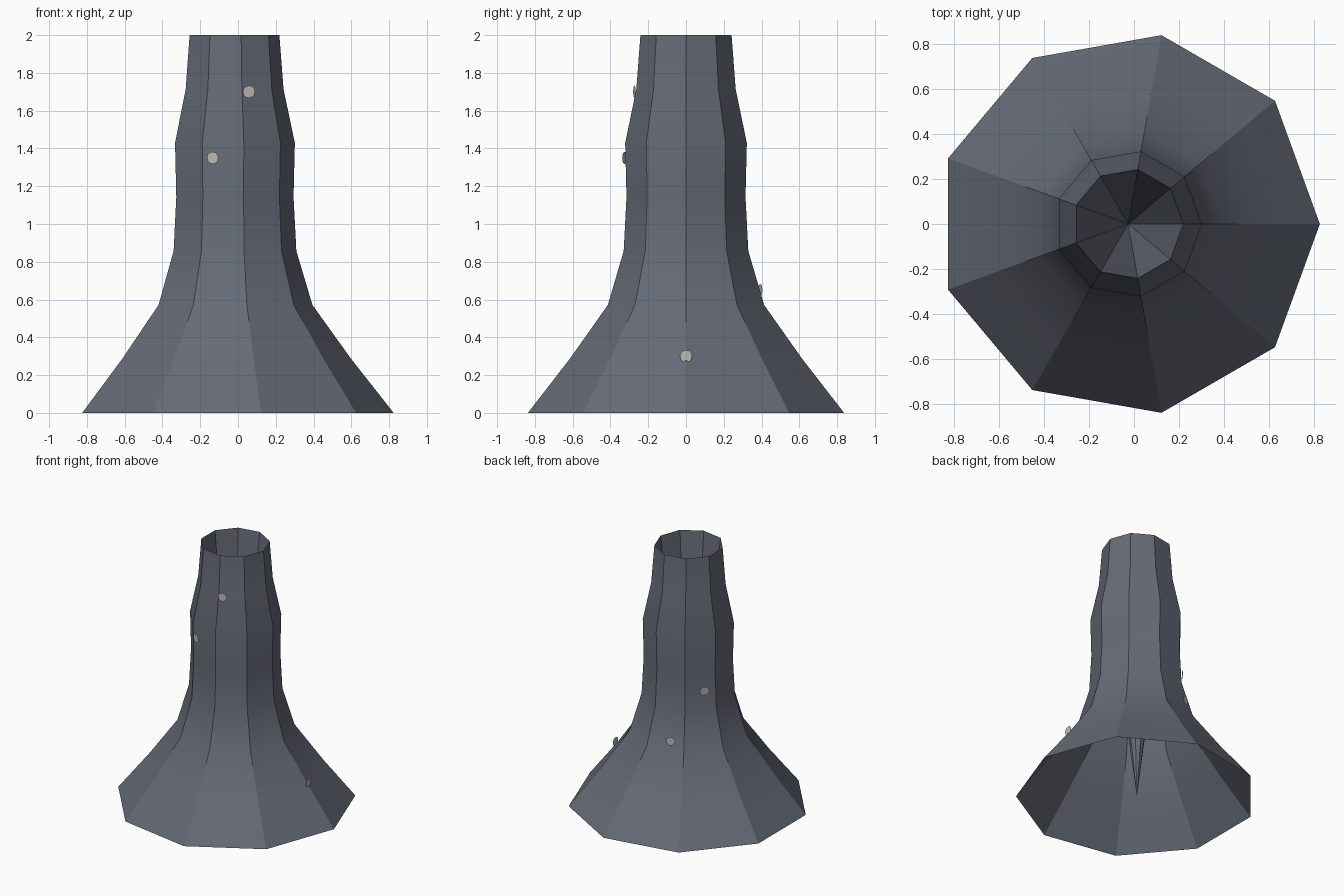
import bpy, bmesh
from math import sin, cos, pi, radians, atan2
from mathutils import Matrix, Vector

if "Cube" in bpy.data.objects:
    bpy.data.objects.remove(bpy.data.objects["Cube"])

SIDES = 9
CX = -0.026  # keeps the odd-sided shape centred by its bounds
RADII = [0.85, 0.625, 0.42, 0.335, 0.32, 0.327, 0.267, 0.245]


def material(name, colour):
    m = bpy.data.materials.new(name)
    m.diffuse_color = (*colour, 1)
    m.use_nodes = True
    m.node_tree.nodes["Principled BSDF"].inputs["Base Color"].default_value = m.diffuse_color
    return m


def add_object(name, bm, mat):
    mesh = bpy.data.meshes.new(name)
    bm.to_mesh(mesh)
    bm.free()
    ob = bpy.data.objects.new(name, mesh)
    bpy.context.collection.objects.link(ob)
    mesh.materials.append(mat)
    return ob


stone = material("dark_stone", (0.13, 0.145, 0.18))
pale = material("pale_shell", (0.52, 0.49, 0.43))

# Flared chimney: nine-sided outer wall, open underneath
bm = bmesh.new()
rings = []
for i, r in enumerate(RADII):
    z = 2 * i / (len(RADII) - 1)
    rings.append([bm.verts.new((CX + r * cos(2 * pi * k / SIDES),
                                r * sin(2 * pi * k / SIDES), z))
                  for k in range(SIDES)])
for lo, hi in zip(rings, rings[1:]):
    for k in range(SIDES):
        n = (k + 1) % SIDES
        bm.faces.new((lo[k], lo[n], hi[n], hi[k]))

# Deep inner funnel from the rim down to a point at the base
tip = bm.verts.new((CX, 0, 0))
for k in range(SIDES):
    bm.faces.new((rings[-1][k], rings[-1][(k + 1) % SIDES], tip))
body = add_object("chimney_body", bm, stone)

bpy.context.view_layer.objects.active = body
body.select_set(True)
bpy.ops.object.shade_smooth_by_angle(angle=radians(30))

# Small flat discs standing upright on the wall, facing outward
SPOTS = [(0.605, 0.0, 0.30), (-0.144, 0.393, 0.65), (-0.287, 0.187, 1.0),
         (-0.134, -0.325, 1.35), (0.058, -0.273, 1.70)]
for i, p in enumerate(SPOTS):
    bm = bmesh.new()
    bmesh.ops.create_circle(bm, cap_ends=True, segments=12, radius=0.033)
    turn = Matrix.Rotation(atan2(p[1], p[0]), 4, 'Z') @ Matrix.Rotation(pi / 2, 4, 'Y')
    bm.transform(Matrix.Translation(Vector(p)) @ turn)
    add_object(f"wall_disc_{i + 1}", bm, pale)
